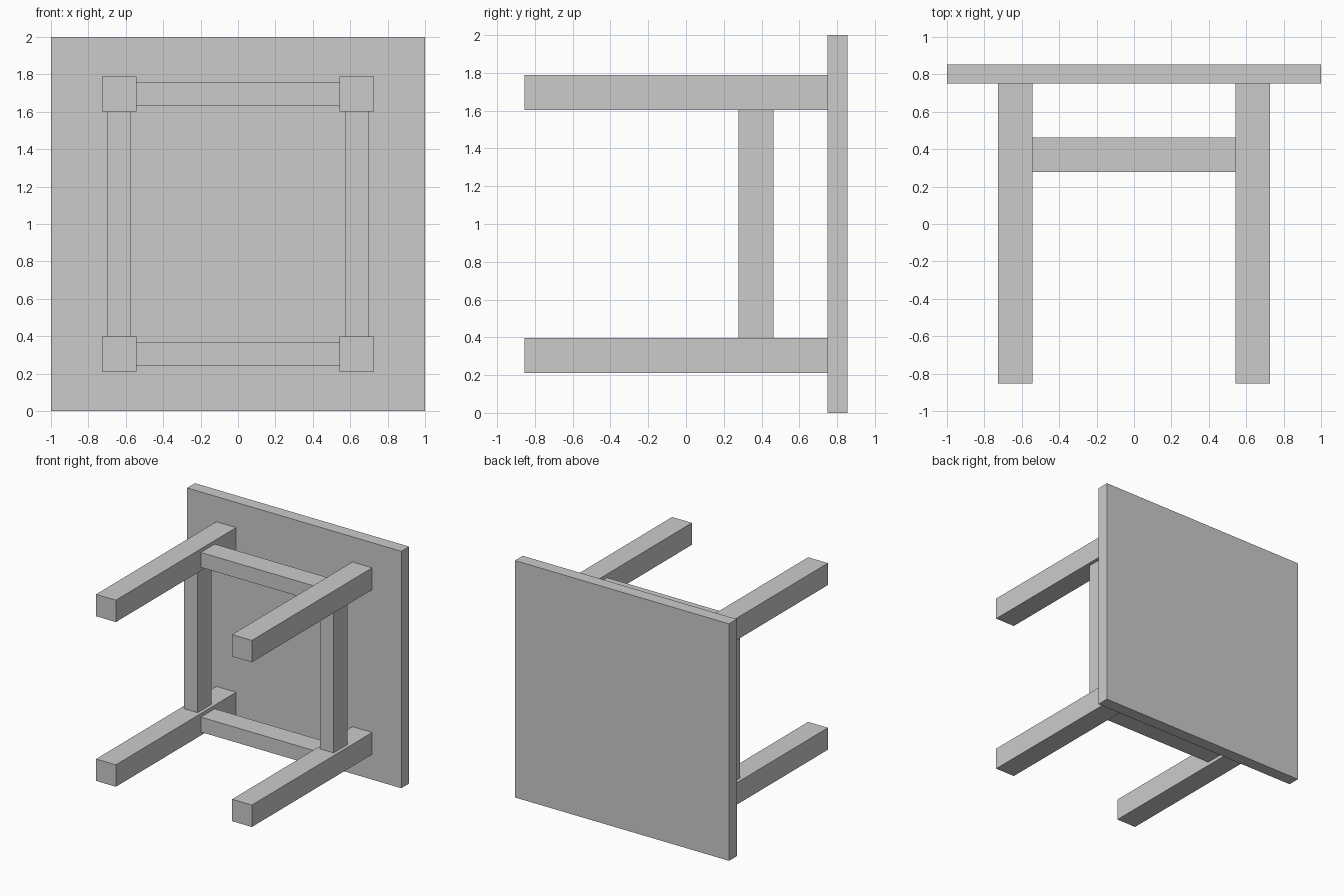
import bpy

if "Cube" in bpy.data.objects:
    bpy.data.objects.remove(bpy.data.objects["Cube"])

LEG_X, LEG_Z, LEG_W = 0.635, 0.695, 0.185   # leg centre offsets and thickness
MID_Z = 1.0                                 # table lies on its side, centred at z = 1
BACK, TOP_Y, FRONT = 0.854, 0.75, -0.854    # depth limits
BAR_Y, BAR_T = 0.371, 0.126                 # stretcher position and thin side


def box(name, center, size):
    bpy.ops.mesh.primitive_cube_add(size=1, location=center)
    ob = bpy.context.object
    ob.name = name
    ob.scale = size
    bpy.ops.object.transform_apply(location=False, rotation=False, scale=True)
    return ob


# square table top standing upright
box("table_top", (0, (BACK + TOP_Y) / 2, MID_Z), (2, BACK - TOP_Y, 2))

# four legs pointing forward
for sx, side in ((-1, "left"), (1, "right")):
    for sz, level in ((-1, "lower"), (1, "upper")):
        box(f"{level}_{side}_leg",
            (sx * LEG_X, (TOP_Y + FRONT) / 2, MID_Z + sz * LEG_Z),
            (LEG_W, TOP_Y - FRONT, LEG_W))

# four stretchers joining neighbouring legs
for s, level, side in ((-1, "lower", "left"), (1, "upper", "right")):
    box(f"{level}_stretcher", (0, BAR_Y, MID_Z + s * LEG_Z),
        (2 * LEG_X - LEG_W, LEG_W, BAR_T))
    box(f"{side}_stretcher", (s * LEG_X, BAR_Y, MID_Z),
        (BAR_T, LEG_W, 2 * LEG_Z - LEG_W))
